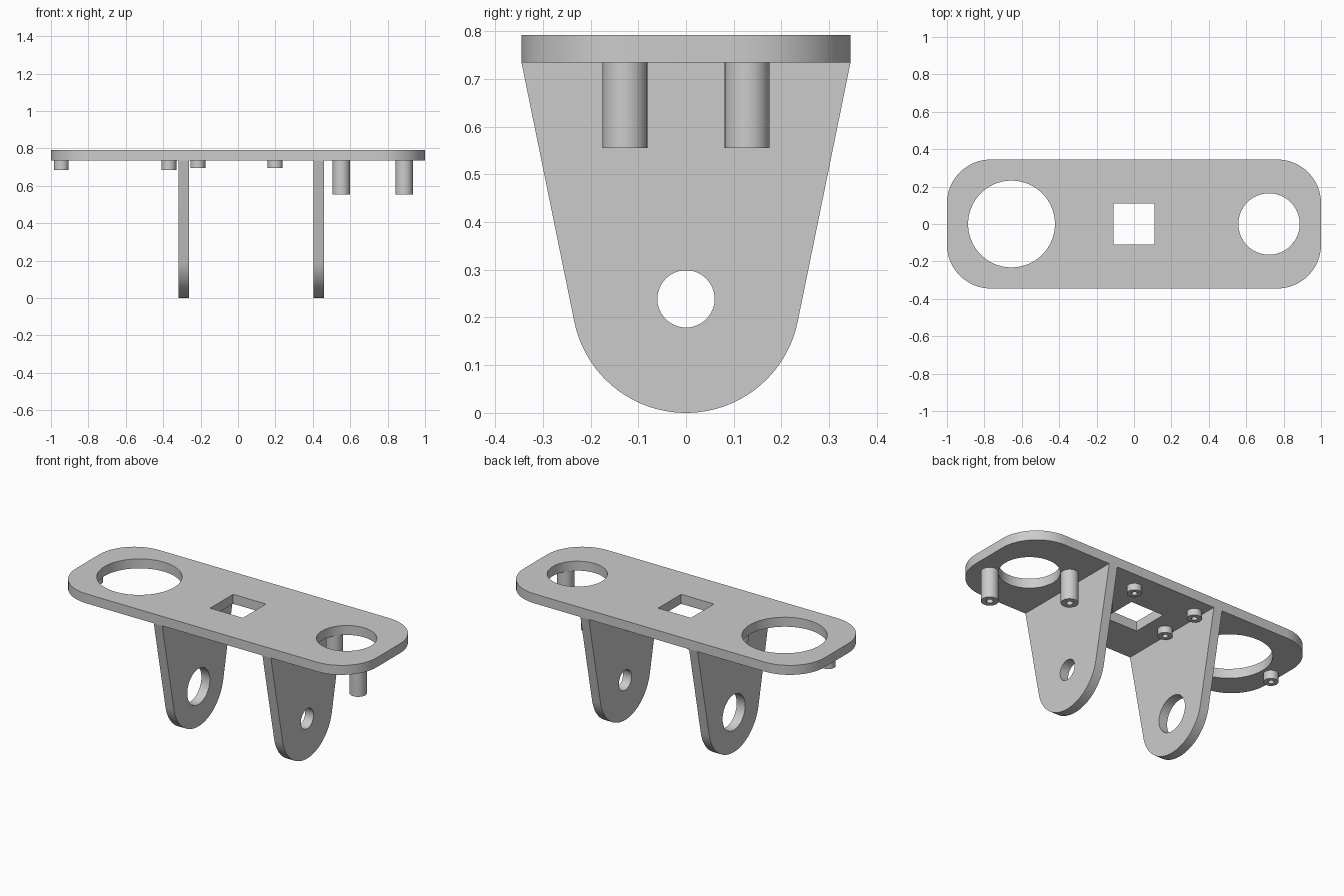
import bpy, bmesh, math
from mathutils import Matrix, Vector

if "Cube" in bpy.data.objects:
    bpy.data.objects.remove(bpy.data.objects["Cube"])

grey = bpy.data.materials.new("plain_grey")
grey.diffuse_color = (0.6, 0.6, 0.6, 1)
grey.use_nodes = True
grey.node_tree.nodes["Principled BSDF"].inputs["Base Color"].default_value = grey.diffuse_color


def arc(cx, cy, r, a0, a1, n):
    """Points along an arc, angles in degrees, both ends included."""
    return [(cx + r * math.cos(math.radians(a0 + (a1 - a0) * i / n)),
             cy + r * math.sin(math.radians(a0 + (a1 - a0) * i / n))) for i in range(n + 1)]


def circle(cx, cy, r, n=64):
    return arc(cx, cy, r, 0, 360, n)[:-1]


def prism(name, loops, depth, matrix):
    """Extrude an outline with holes along local z from 0 to depth."""
    cu = bpy.data.curves.new(name, 'CURVE')
    cu.dimensions = '2D'
    cu.fill_mode = 'BOTH'
    cu.extrude = depth / 2
    for pts in loops:
        sp = cu.splines.new('POLY')
        sp.points.add(len(pts) - 1)
        for p, (x, y) in zip(sp.points, pts):
            p.co = (x, y, 0, 1)
        sp.use_cyclic_u = True
    ob = bpy.data.objects.new(name, cu)
    bpy.context.collection.objects.link(ob)
    bpy.ops.object.select_all(action='DESELECT')
    bpy.context.view_layer.objects.active = ob
    ob.select_set(True)
    bpy.ops.object.convert(target='MESH')
    ob = bpy.context.view_layer.objects.active
    ob.name = name
    bm = bmesh.new()
    bm.from_mesh(ob.data)
    bmesh.ops.remove_doubles(bm, verts=bm.verts, dist=1e-5)
    bmesh.ops.translate(bm, verts=bm.verts, vec=Vector((0, 0, depth / 2)))
    bm.transform(matrix)
    bmesh.ops.recalc_face_normals(bm, faces=bm.faces)
    bm.to_mesh(ob.data)
    bm.free()
    ob.data.materials.clear()
    ob.data.materials.append(grey)
    bpy.ops.object.shade_smooth_by_angle(angle=math.radians(30))
    return ob


UNDER, TOP, HALF_W = 0.735, 0.792, 0.345

# Top plate: rounded rectangle with two round openings and a square one
R = 0.235
outline = []
for sx, sy, a in ((1, 1, 0), (-1, 1, 90), (-1, -1, 180), (1, -1, 270)):
    outline += arc(sx * (1 - R), sy * (HALF_W - R), R, a, a + 90, 20)
s = 0.109
square = [(s, s), (-s, s), (-s, -s), (s, -s)]
prism("top_plate", [outline, circle(-0.655, 0, 0.232, 80), circle(0.722, 0, 0.164), square],
      TOP - UNDER, Matrix.Translation((0, 0, UNDER)))

# Two hanging legs: tapered, round-ended, each with a pivot hole
LR = 0.239
t = math.degrees(math.atan2(UNDER - LR, HALF_W)
                 - math.acos(LR / math.hypot(HALF_W, UNDER - LR)))
leg = [(HALF_W, UNDER), (-HALF_W, UNDER)] + arc(0, LR, LR, 180 - t, 360 + t, 48)
upright = Matrix(((0, 0, 1, 0), (1, 0, 0, 0), (0, 1, 0, 0), (0, 0, 0, 1)))
for name, x, hole in (("left_leg", -0.318, 0.107), ("right_leg", 0.404, 0.06)):
    prism(name, [leg, circle(0, LR, hole, 48)], 0.056,
          Matrix.Translation((x, 0, 0)) @ upright)


# Hollow screw posts under the plate
def post(name, x, y, r, bore, bottom):
    prism(name, [circle(0, 0, r, 32), circle(0, 0, bore, 24)], UNDER - bottom,
          Matrix.Translation((x, y, bottom)))


for x, y in ((0.552, 0.128), (0.888, -0.128)):
    post("long_post", x, y, 0.047, 0.018, 0.555)
for x in (-0.945, -0.37):
    post("short_post", x, 0, 0.04, 0.016, 0.685)
for x in (-0.215, 0.199):
    for y in (0, 0.24):
        post("square_opening_post", x, y, 0.04, 0.016, 0.695)
